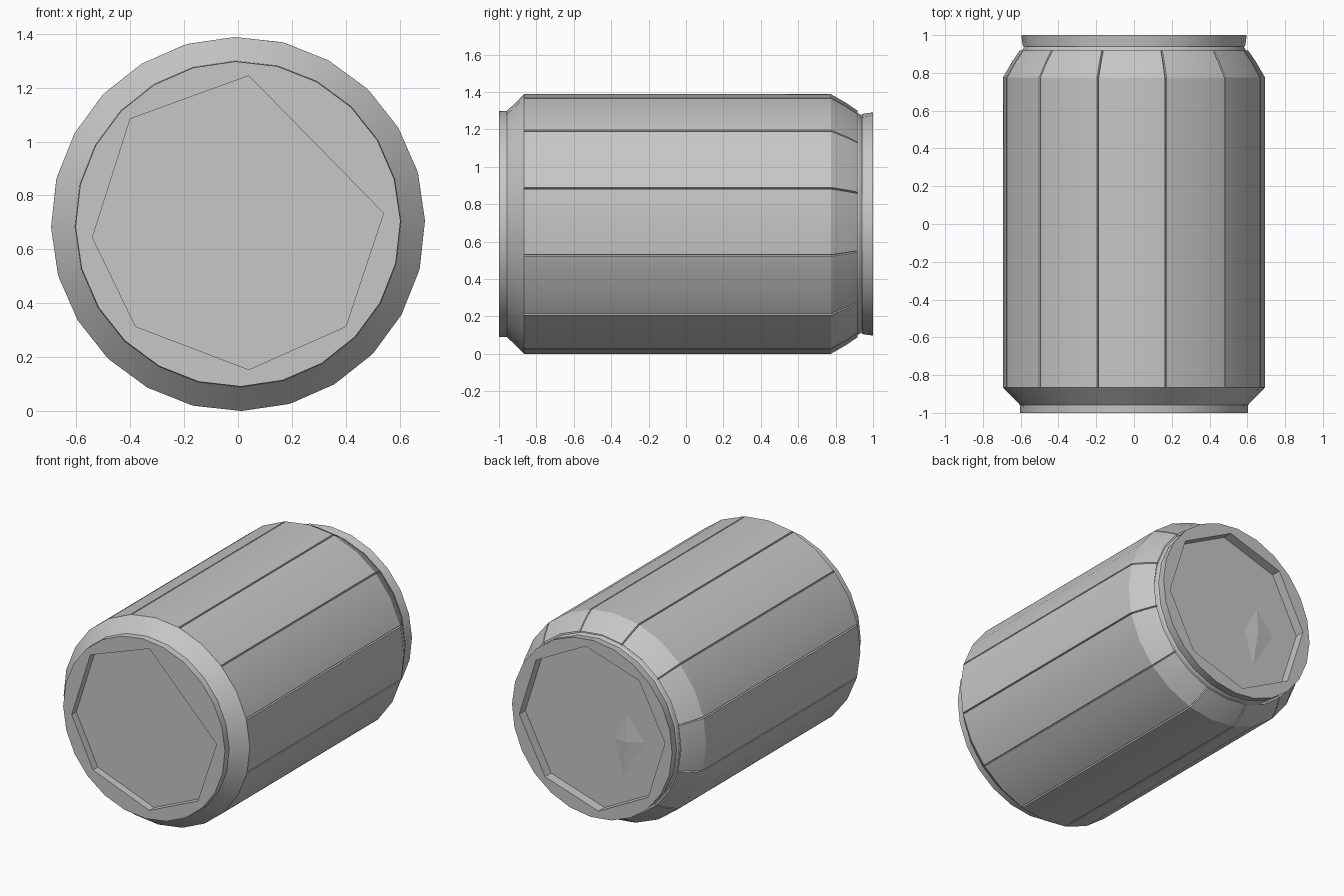
import bpy, bmesh
from math import sin, cos, radians

cube = bpy.data.objects.get("Cube")
if cube:
    bpy.data.objects.remove(cube, do_unlink=True)

R = 0.694          # can radius, also the height of its axis
SIDES = 24
OFFSET = radians(1)

metal = bpy.data.materials.new("brushed_grey")
GREY = (0.57, 0.57, 0.57, 1)
metal.use_nodes = True
metal.diffuse_color = GREY
metal.node_tree.nodes["Principled BSDF"].inputs["Base Color"].default_value = GREY


def finish(bm, name, smooth=True):
    mesh = bpy.data.meshes.new(name)
    bm.to_mesh(mesh)
    bm.free()
    mesh.materials.append(metal)
    obj = bpy.data.objects.new(name, mesh)
    bpy.context.collection.objects.link(obj)
    if smooth:
        bpy.ops.object.select_all(action='DESELECT')
        obj.select_set(True)
        bpy.context.view_layer.objects.active = obj
        bpy.ops.object.shade_smooth_by_angle(angle=radians(22))
    return obj


def section(seams):
    """Angle and depth of each point round the can; seams add narrow grooves."""
    points = []
    for i in range(SIDES):
        a = OFFSET + radians(360 / SIDES * i)
        if seams and i % 2:
            w = radians(0.4)
            points += [(a - w, 0), (a, 0.01), (a + w, 0)]
        else:
            points.append((a, 0))
    return points


def lathe(name, profile, seams=False, capped=False):
    """Sweep (y, radius) pairs round the long axis."""
    bm = bmesh.new()
    rings = [[bm.verts.new(((r - d) * cos(a), y, R + (r - d) * sin(a)))
              for a, d in section(seams)] for y, r in profile]
    n = len(rings[0])
    for low, high in zip(rings, rings[1:]):
        for i in range(n):
            j = (i + 1) % n
            bm.faces.new((low[i], high[i], high[j], low[j]))
    if capped:
        bm.faces.new(rings[0])
        bm.faces.new(rings[-1][::-1])
    bm.normal_update()
    side = bm.faces[:][0]
    c = side.calc_center_median()
    if side.normal.x * c.x + side.normal.z * (c.z - R) < 0:
        bmesh.ops.reverse_faces(bm, faces=bm.faces[:])
    return finish(bm, name)


def recessed_end(name, y, radius, outline, depth):
    """Flat rim with a sunken polygonal panel; depth is signed along y."""
    bm = bmesh.new()
    outer = [bm.verts.new((radius * cos(a), y, R + radius * sin(a)))
             for a, _ in section(False)]
    inner = [bm.verts.new((x, y, R + z)) for x, z in outline]
    floor = [bm.verts.new((x, y + depth, R + z)) for x, z in outline]
    edges = [bm.edges.new((loop[i - 1], loop[i]))
             for loop in (outer, inner) for i in range(len(loop))]
    bmesh.ops.triangle_fill(bm, edges=edges, use_beauty=True)
    for i in range(len(inner)):
        bm.faces.new((inner[i - 1], inner[i], floor[i], floor[i - 1]))
    panel = bm.faces.new(floor)
    bmesh.ops.recalc_face_normals(bm, faces=bm.faces[:])
    bm.normal_update()
    if panel.normal.y * depth > 0:
        bmesh.ops.reverse_faces(bm, faces=bm.faces[:])
    return finish(bm, name, smooth=False)


# Body with long panel seams
lathe("can_body", [(-0.865, R), (0.775, R)], seams=True, capped=True)

# Base: chamfer, foot ring and sunken panel
lathe("base_chamfer", [(-0.957, 0.605), (-0.865, R)])
lathe("base_ring", [(-1, 0.603), (-0.957, 0.605)])
base_outline = [(0.04, 0.55), (-0.40, 0.39), (-0.54, -0.05), (-0.38, -0.38),
                (0.04, -0.54), (0.40, -0.38), (0.54, 0.04)]
recessed_end("base_panel", -1, 0.603, base_outline, 0.05)

# Top: seamed shoulder, narrow neck and flared lid ring
lathe("shoulder", [(0.775, R), (0.86, 0.645), (0.918, 0.605)], seams=True)
lathe("neck", [(0.905, 0.594), (0.925, 0.59), (0.94, 0.58)])
lathe("lid_ring", [(0.94, 0.58), (0.94, 0.588), (1, 0.597)])
lid_outline = [(0.545 * cos(radians(a)), 0.545 * sin(radians(a)))
               for a in range(-5, 355, 45)]
recessed_end("lid_panel", 1, 0.597, lid_outline, -0.065)

# Pull tab: small faceted diamond on the lid
bm = bmesh.new()
rim = [bm.verts.new((x, 0.935, R + z)) for x, z in
       [(-0.22, 0.12), (-0.35, -0.03), (-0.19, -0.29), (-0.12, -0.06)]]
peak = bm.verts.new((-0.22, 0.947, R - 0.05))
for i in range(len(rim)):
    bm.faces.new((rim[i - 1], rim[i], peak))
bm.faces.new(rim)
bmesh.ops.recalc_face_normals(bm, faces=bm.faces[:])
finish(bm, "pull_tab", smooth=False)
